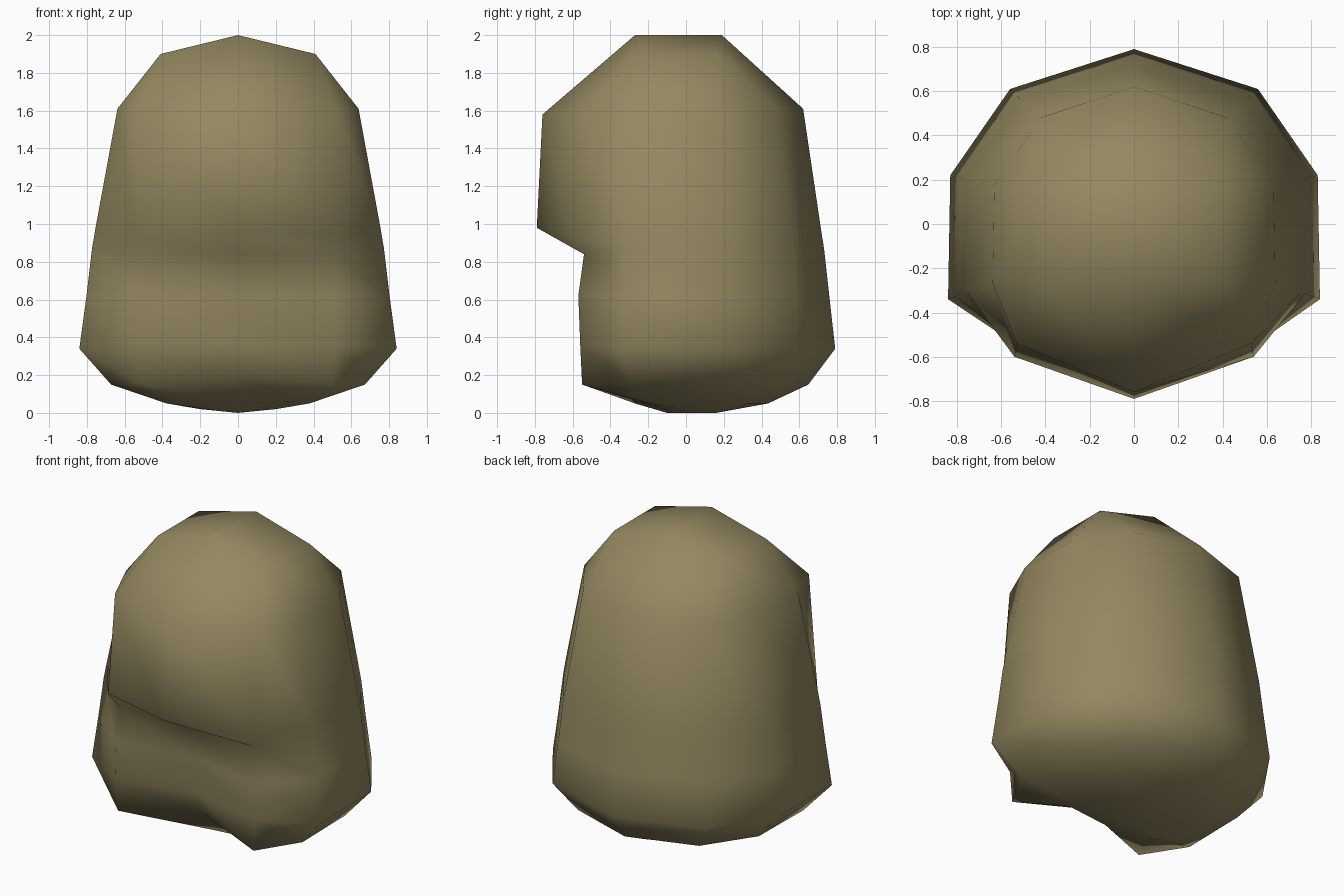
import bpy
import bmesh

if "Cube" in bpy.data.objects:
    bpy.data.objects.remove(bpy.data.objects["Cube"])

# Back half-outline at the widest level: back centre, back corner, rear side, front side
OUTLINE = [(0, 0.79), (0.56, 0.61), (0.83, 0.22), (0.84, -0.34)]

# Levels: height, outline scale x / y, front lobe corner (x, y, z), front centre (y, z)
LEVELS = [
    (0.05, 0.45, 0.55, (0.30, -0.25, 0.06), (-0.27, 0.05)),
    (0.15, 0.80, 0.82, (0.50, -0.55, 0.15), (-0.37, 0.20)),   # underside rim
    (0.34, 1.00, 1.00, (0.51, -0.56, 0.36), (-0.44, 0.36)),   # widest level
    (0.62, 0.955, 0.96, (0.51, -0.57, 0.62), (-0.49, 0.62)),  # lower lobes
    (0.87, 0.92, 0.925, (0.50, -0.54, 0.84), (-0.53, 0.84)),  # groove under brow
    (0.97, 0.90, 0.905, (0.54, -0.60, 0.94), (-0.79, 0.98)),  # brow overhang
    (1.61, 0.76, 0.785, (0.53, -0.54, 1.59), (-0.76, 1.58)),  # shoulder of dome
]
BOTTOM = [(0, 0.16, 0), (0.10, 0.13, 0.01), (0.20, 0.08, 0.02),
          (0.20, -0.04, 0.02), (0.10, -0.08, 0.01), (0, -0.10, 0)]
TOP = [(0, 0.19, 2), (0.41, 0.17, 1.9), (0.41, 0.17, 1.9),
       (0.41, -0.26, 1.9), (0.41, -0.26, 1.9), (0, -0.27, 2)]


def half_ring(z, sx, sy, lobe, mid):
    return [(x * sx, y * sy, z) for x, y in OUTLINE] + [lobe, (0, *mid)]


def full_ring(bm, half):
    """Mirror a half ring across x and add it as ten vertices."""
    pts = half + [(-x, y, z) for x, y, z in half[-2:0:-1]]
    return [bm.verts.new(p) for p in pts]


bm = bmesh.new()
rings = [full_ring(bm, h) for h in [BOTTOM] + [half_ring(*l) for l in LEVELS] + [TOP]]

# Skin between neighbouring levels
for a, b in zip(rings, rings[1:]):
    n = len(a)
    for i in range(n):
        j = (i + 1) % n
        bm.faces.new((a[i], a[j], b[j], b[i]))

# Caps, split along the centre line
for r in (rings[0], rings[-1]):
    bm.faces.new(r[:6])
    bm.faces.new(r[5:] + r[:1])

bmesh.ops.remove_doubles(bm, verts=bm.verts[:], dist=0.0001)
bmesh.ops.recalc_face_normals(bm, faces=bm.faces[:])
for f in bm.faces:
    f.smooth = True

mesh = bpy.data.meshes.new("hooded_body")
bm.to_mesh(mesh)
bm.free()

# Single drab olive colour
mat = bpy.data.materials.new("olive_brown")
mat.diffuse_color = (0.30, 0.25, 0.12, 1)
mat.use_nodes = True
mat.node_tree.nodes["Principled BSDF"].inputs["Base Color"].default_value = mat.diffuse_color
mesh.materials.append(mat)

body = bpy.data.objects.new("hooded_body", mesh)
bpy.context.collection.objects.link(body)
